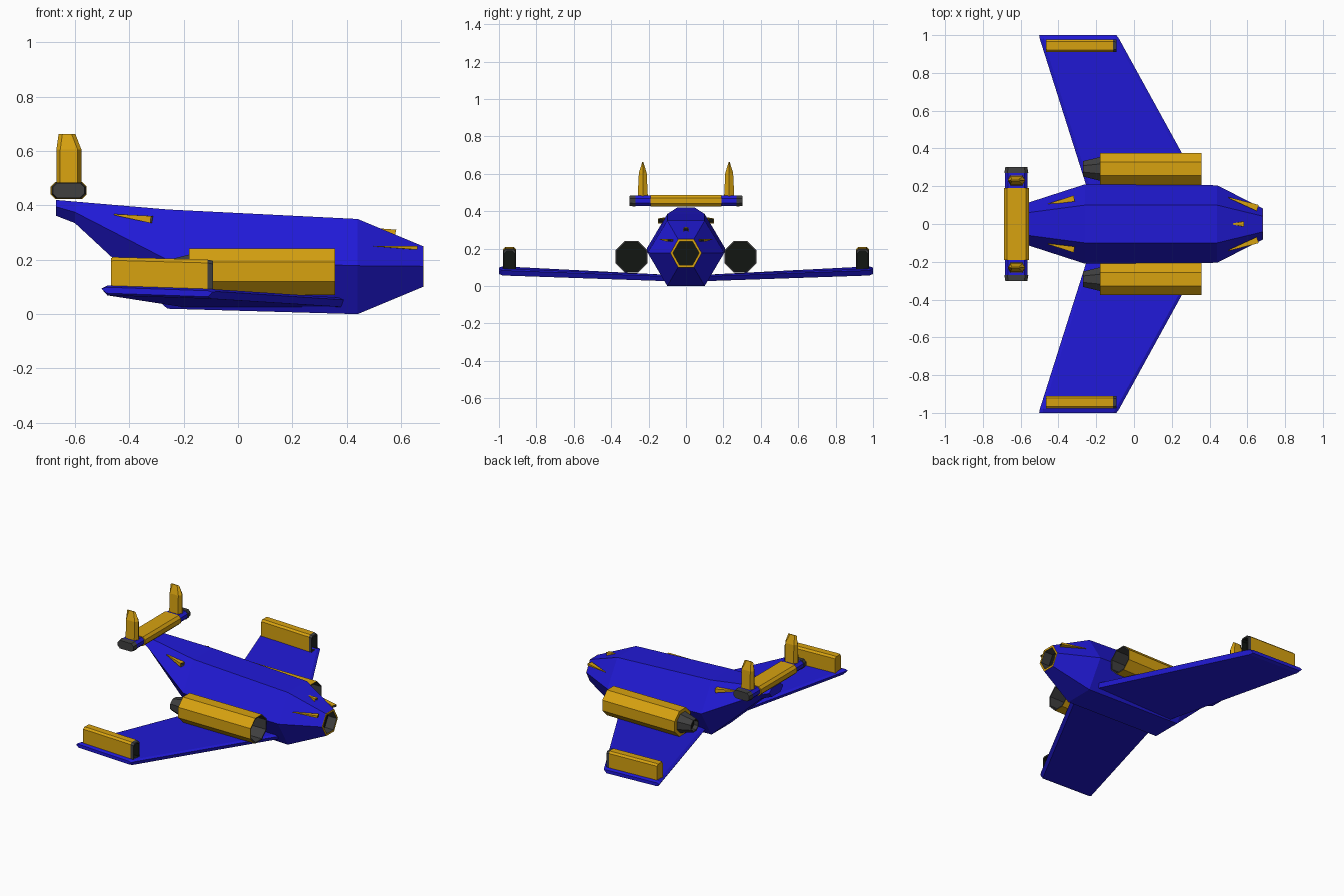
import bpy, bmesh, math
from mathutils import Vector

if "Cube" in bpy.data.objects:
    bpy.data.objects.remove(bpy.data.objects["Cube"])


def material(name, rgb):
    m = bpy.data.materials.new(name)
    m.diffuse_color = (*rgb, 1)
    m.use_nodes = True
    m.node_tree.nodes["Principled BSDF"].inputs["Base Color"].default_value = m.diffuse_color
    return m


MATS = {
    "B": material("blue_paint", (0.015, 0.01, 0.68)),
    "G": material("gold_paint", (0.68, 0.36, 0.005)),
    "D": material("dark_metal", (0.05, 0.05, 0.05)),
    "K": material("black_inside", (0.006, 0.008, 0.006)),
}


def loft(name, rings, mats, mirror=False):
    """Skin rings of points; mats = start cap, one letter per band, end cap."""
    bm = bmesh.new()
    used = sorted(set(mats))
    rows = [[bm.verts.new(p) for p in r] for r in rings]
    n = len(rows[0])
    bm.faces.new(rows[0][::-1]).material_index = used.index(mats[0])
    for a, b, m in zip(rows, rows[1:], mats[1:]):
        for i in range(n):
            j = (i + 1) % n
            bm.faces.new((a[i], a[j], b[j], b[i])).material_index = used.index(m)
    bm.faces.new(rows[-1]).material_index = used.index(mats[-1])
    bmesh.ops.recalc_face_normals(bm, faces=bm.faces)
    me = bpy.data.meshes.new(name)
    bm.to_mesh(me)
    bm.free()
    for u in used:
        me.materials.append(MATS[u])
    ob = bpy.data.objects.new(name, me)
    bpy.context.collection.objects.link(ob)
    if mirror:
        mod = ob.modifiers.new("mirror", "MIRROR")
        mod.use_axis = (False, True, False)
    return ob


def body_ring(x, wide, flat, zb, zm, zt):
    return [(x, wide, zm), (x, flat, zt), (x, -flat, zt),
            (x, -wide, zm), (x, -flat, zb), (x, flat, zb)]


# fuselage with a recessed nose intake
loft("fuselage", [
    body_ring(-0.67, 0.075, 0.045, 0.362, 0.395, 0.42),
    body_ring(-0.60, 0.10, 0.055, 0.335, 0.375, 0.414),
    body_ring(-0.26, 0.21, 0.10, 0.02, 0.20, 0.385),
    body_ring(0.44, 0.205, 0.10, 0.0, 0.178, 0.35),
    body_ring(0.68, 0.083, 0.042, 0.10, 0.176, 0.25),
    body_ring(0.683, 0.083, 0.042, 0.10, 0.176, 0.25),
    body_ring(0.683, 0.07, 0.035, 0.113, 0.176, 0.237),
    body_ring(0.62, 0.07, 0.035, 0.113, 0.176, 0.237),
], "BBBBBGGDK")


# swept wings
def wing_ring(y, inset, h):
    t = (y - 0.1) / 0.9
    xb, xf = -0.22 - 0.285 * t + inset, 0.405 - 0.495 * t - inset
    zb, zf = 0.043 + 0.045 * t, 0.043 + 0.032 * t
    e = 0.018
    return [(xb, y, zb + h * .5), (xb + e, y, zb + h), (xf - e, y, zf + h),
            (xf, y, zf + h * .5), (xf - e, y, zf - h), (xb + e, y, zb - h)]


loft("wing", [wing_ring(0.05, 0, 0.017), wing_ring(0.98, 0, 0.018),
              wing_ring(1.0, 0.003, 0.011)], "BBBB", True)


# wing tip pods with a dark opening at the front
def pod_ring(x, s=1.0):
    t = (x + 0.47) / 0.37
    zc, hh, w, c = 0.149 - 0.010 * t, 0.061 * s, 0.034 * s, 0.012
    y = 0.944
    return [(x, y - w, zc - hh), (x, y + w, zc - hh), (x, y + w, zc + hh - c),
            (x, y + w - c, zc + hh), (x, y - w + c, zc + hh), (x, y - w, zc + hh - c)]


loft("wing_tip_pod", [pod_ring(-0.467, 0.93), pod_ring(-0.46), pod_ring(-0.112),
                      pod_ring(-0.092, 0.94), pod_ring(-0.092, 0.78), pod_ring(-0.13, 0.78)],
     "GGGDDKK", True)


# octagonal engines: nozzle, shell and hollow intake
def engine_ring(x, r):
    return [(x, 0.292 + r * math.cos(a), 0.156 + r * math.sin(a))
            for a in (math.radians(22.5 + 45 * i) for i in range(8))]


loft("engine", [engine_ring(-0.24, 0.035), engine_ring(-0.27, 0.037), engine_ring(-0.27, 0.044),
                engine_ring(-0.18, 0.068), engine_ring(-0.18, 0.092),
                engine_ring(0.357, 0.092), engine_ring(0.357, 0.084),
                engine_ring(0.25, 0.084)], "KDDDGGDDK", True)


# tail boom across the rear: gold centre, blue shoulders, dark caps
def boom_ring(y, s):
    w, h, c = 0.066 * s, 0.031 * s, 0.016
    pts = [(w, h - c), (w - c, h), (c - w, h), (-w, h - c),
           (-w, c - h), (c - w, -h), (w - c, -h), (w, c - h)]
    return [(-0.623 + x, y, 0.455 + z) for x, z in pts]


stations = [(0.19, 1.0), (0.19, 0.9), (0.27, 0.9), (0.27, 0.96), (0.303, 0.88)]
loft("tail_boom", [boom_ring(-y, s) for y, s in stations[::-1]]
     + [boom_ring(y, s) for y, s in stations], "DDDBGGGBDDD")


# twin tail fins
def fin_ring(z, xb, xf, w):
    y, e = 0.231, 0.014
    return [(xb, y, z), (xb + e, y + w, z), (xf - e, y + w, z),
            (xf, y, z), (xf - e, y - w, z), (xb + e, y - w, z)]


loft("tail_fin", [fin_ring(0.46, -0.668, -0.576, 0.028), fin_ring(0.605, -0.668, -0.576, 0.021),
                  fin_ring(0.662, -0.66, -0.598, 0.003)], "GGGG", True)


# small gold scoops, pointed at the rear and dark at the front
def scoop(name, rear, front, w, h, mirror):
    a, b = Vector(rear), Vector(front)
    side = (b - a).cross(Vector((0, 0, 1))).normalized()
    up = side.cross(b - a).normalized()

    def ring(p, s):
        return [p + side * w * i * s + up * h * j * s
                for i, j in ((1, -1), (1, 1), (-1, 1), (-1, -1))]
    loft(name, [ring(a, 0.15), ring(b, 1), ring(b, 0.75), ring(b.lerp(a, 0.15), 0.7)],
         "GGGDK", mirror)


scoop("rear_side_scoop", (-0.455, 0.105, 0.366), (-0.318, 0.135, 0.348), 0.016, 0.013, True)
scoop("nose_side_scoop", (0.50, 0.14, 0.25), (0.655, 0.085, 0.244), 0.017, 0.007, True)
scoop("nose_top_scoop", (0.515, 0, 0.314), (0.58, 0, 0.300), 0.014, 0.011, False)
